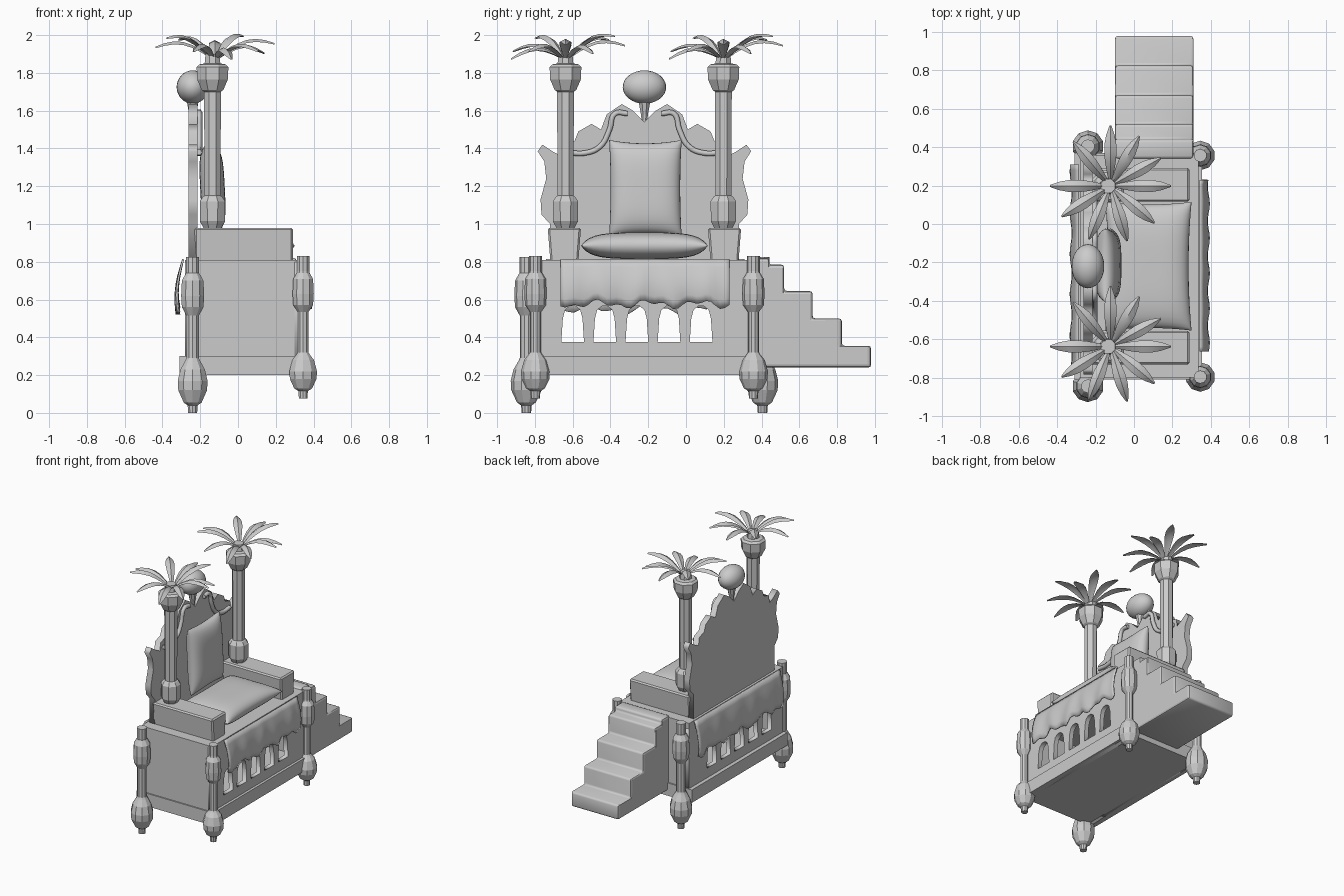
import bpy, bmesh, math
from mathutils import Vector, Matrix

if "Cube" in bpy.data.objects:
    bpy.data.objects.remove(bpy.data.objects["Cube"])

CY = -0.22  # middle of the throne along y


def mesh_obj(name, verts, faces, smooth=None):
    me = bpy.data.meshes.new(name)
    me.from_pydata(verts, [], faces)
    bm = bmesh.new()
    bm.from_mesh(me)
    bmesh.ops.remove_doubles(bm, verts=bm.verts, dist=1e-5)
    bmesh.ops.recalc_face_normals(bm, faces=bm.faces)
    bm.to_mesh(me)
    bm.free()
    ob = bpy.data.objects.new(name, me)
    bpy.context.collection.objects.link(ob)
    if smooth:
        select(ob)
        bpy.ops.object.shade_smooth_by_angle(angle=math.radians(smooth))
    return ob


def select(ob):
    bpy.ops.object.select_all(action='DESELECT')
    ob.select_set(True)
    bpy.context.view_layer.objects.active = ob


def bevel(ob, width, segments=1):
    m = ob.modifiers.new("bevel", 'BEVEL')
    m.width, m.segments = width, segments
    m.limit_method, m.angle_limit = 'ANGLE', math.radians(40)


def box(name, x, y, z, taper=0.0, bev=0.0):
    v = [(x[i], y[j] + (taper if k == 0 else 0) * (1 - 2 * j), z[k])
         for i in (0, 1) for j in (0, 1) for k in (0, 1)]
    f = [(0, 1, 3, 2), (4, 6, 7, 5), (0, 4, 5, 1), (2, 3, 7, 6), (0, 2, 6, 4), (1, 5, 7, 3)]
    ob = mesh_obj(name, v, f)
    if bev:
        bevel(ob, bev)
    return ob


def lathe(name, loc, profile, n=10):
    v, f = [], []
    for r, z in profile:
        v += [(loc[0] + r * math.cos(2 * math.pi * (i + .5) / n),
               loc[1] + r * math.sin(2 * math.pi * (i + .5) / n), loc[2] + z) for i in range(n)]
    for k in range(len(profile) - 1):
        f += [(k * n + i, k * n + (i + 1) % n, k * n + n + (i + 1) % n, k * n + n + i) for i in range(n)]
    f += [tuple(range(n)), tuple(range(len(v) - n, len(v)))]
    return mesh_obj(name, v, f)


def plate(name, loops, x0, x1):
    """Flat outline(s) in the y-z plane, extruded from x0 to x1; extra loops are holes."""
    cu = bpy.data.curves.new(name, 'CURVE')
    cu.dimensions, cu.fill_mode, cu.extrude = '2D', 'BOTH', (x1 - x0) / 2
    for pts in loops:
        s = cu.splines.new('POLY')
        s.points.add(len(pts) - 1)
        for p, q in zip(s.points, pts):
            p.co = (q[0], q[1], 0, 1)
        s.use_cyclic_u = True
    ob = bpy.data.objects.new(name, cu)
    bpy.context.collection.objects.link(ob)
    ob.location.x = (x0 + x1) / 2
    ob.rotation_euler = (math.pi / 2, 0, math.pi / 2)
    select(ob)
    bpy.ops.object.convert(target='MESH')
    ob = bpy.context.object
    bm = bmesh.new()
    bm.from_mesh(ob.data)
    bmesh.ops.remove_doubles(bm, verts=bm.verts, dist=1e-5)
    bm.to_mesh(ob.data)
    bm.free()
    return ob


def cushion(name, matrix, a, b, t, n=20):
    """Pillow: two bulging grids that meet in a seam."""
    v, f = [], []
    for side in (1, -1):
        o = len(v)
        for i in range(n + 1):
            for j in range(n + 1):
                u, w = math.sin((i / n - .5) * math.pi), math.sin((j / n - .5) * math.pi)
                h = t * ((1 - u ** 4) * (1 - w ** 4)) ** .5
                v.append(matrix @ Vector((a * u * (1 - .07 * (1 - w * w)),
                                          b * w * (1 - .04 * (1 - u * u)), side * h)))
        f += [(o + i * (n + 1) + j, o + (i + 1) * (n + 1) + j, o + (i + 1) * (n + 1) + j + 1,
               o + i * (n + 1) + j + 1) for i in range(n) for j in range(n)]
    return mesh_obj(name, v, f, 60)


def drape(name, y0, y1, x_top, out, drop, nu=36, nv=6):
    """Cloth hanging over an edge, with folds and an uneven hem."""
    v = []
    for i in range(nu + 1):
        u = i / nu
        hem = drop + .015 * math.sin(u * 21) + .012 * math.sin(u * 47 + 1)
        for j in range(nv + 1):
            t = j / nv
            x = x_top + out * (.3 + .7 * math.sin(t * 2.2)) + .008 * t * math.sin(u * 31)
            v.append((x, y0 + (y1 - y0) * u, .815 - hem * t))
    f = [(i * (nv + 1) + j, (i + 1) * (nv + 1) + j, (i + 1) * (nv + 1) + j + 1, i * (nv + 1) + j + 1)
         for i in range(nu) for j in range(nv)]
    ob = mesh_obj(name, v, f, 30)
    ob.modifiers.new("thickness", 'SOLIDIFY').thickness = 0.01


# hollow body: arched walls front and back, plain sides, floor and deck
arches = []
for k in range(5):
    c = -0.60 + 0.17 * k
    arches.append([(c - .06, .375), (c + .06, .375), (c + .052, .50), (c + .04, .545), (c + .015, .565),
                   (c - .015, .565), (c - .04, .545), (c - .052, .50)])
wall = [(-.80, .2), (.36, .2), (.36, .8), (-.80, .8)]
plate("front_wall", [wall] + arches, .30, .335)
plate("back_wall", [wall] + arches, -.28, -.245)
box("left_wall", (-.26, .32), (-.80, -.765), (.2, .8))
box("right_wall", (-.26, .32), (.325, .36), (.2, .8))
box("floor", (-.31, .355), (-.81, .37), (.2, .3))
box("seat_deck", (-.28, .335), (-.80, .36), (.765, .81))

# turned corner posts
back_post = [(.025, 0), (.028, .04), (.05, .055), (.08, .12), (.083, .17), (.068, .23), (.042, .275),
             (.035, .29), (.035, .515), (.06, .56), (.064, .62), (.06, .70), (.04, .735), (.036, .74), (.036, .825)]
front_post = [(.024, .075), (.026, .115), (.05, .13), (.074, .18), (.077, .22), (.06, .28), (.036, .31),
              (.03, .32), (.03, .535), (.055, .57), (.059, .63), (.055, .71), (.036, .74), (.034, .75), (.034, .83)]
for s, side in ((-1, "left"), (1, "right")):
    lathe("back_post_" + side, (-.24, CY + s * .625, 0), back_post)
    lathe("front_post_" + side, (.345, CY + s * .577, 0), front_post)

# armrests
for s, side in ((-1, "left"), (1, "right")):
    c = CY + s * .424
    box("armrest_" + side, (-.23, .29), (c - .088, c + .088), (.8, .98), taper=.014, bev=.01)

# side staircase
stairs = plate("stairs", [[(.34, .24), (.98, .24), (.98, .355), (.825, .355), (.825, .50), (.67, .50),
                           (.67, .645), (.52, .645), (.52, .785), (.44, .785), (.44, .82), (.34, .82)]], -.10, .31)
bevel(stairs, .015, 2)

# scalloped backrest with scroll ornaments and finial
half = [(.50, .80), (.50, 1.0), (.545, 1.05), (.55, 1.13), (.52, 1.24), (.53, 1.33), (.565, 1.385), (.54, 1.42),
        (.48, 1.38), (.44, 1.36), (.43, 1.42), (.37, 1.44), (.35, 1.49), (.28, 1.53), (.23, 1.50),
        (.20, 1.58), (.12, 1.635), (.06, 1.60)]
outline = [(CY + u, z) for u, z in half] + [(CY, 1.54)] + [(CY - u, z) for u, z in reversed(half)]
plate("backrest", [outline], -.262, -.215)
for s, side in ((-1, "left"), (1, "right")):
    cu = bpy.data.curves.new("scroll_" + side, 'CURVE')
    cu.dimensions, cu.bevel_depth, cu.bevel_resolution, cu.use_fill_caps = '3D', .016, 1, True
    sp = cu.splines.new('BEZIER')
    path = [(.09, 1.585), (.155, 1.585), (.185, 1.50), (.235, 1.41), (.32, 1.375), (.41, 1.38)]
    sp.bezier_points.add(len(path) - 1)
    for p, (u, z) in zip(sp.bezier_points, path):
        p.co = (-.205, CY + s * u, z)
        p.handle_left_type = p.handle_right_type = 'AUTO'
    sp.resolution_u = 5
    ob = bpy.data.objects.new("scroll_" + side, cu)
    bpy.context.collection.objects.link(ob)
    select(ob)
    bpy.ops.object.convert(target='MESH')
lathe("finial_stem", (-.24, CY, 0), [(.015, 1.53), (.02, 1.58), (.028, 1.62), (.036, 1.66)], 8)
bpy.ops.mesh.primitive_uv_sphere_add(segments=24, ring_count=16, location=(-.24, CY, 1.725))
ball = bpy.context.object
ball.name = "finial_ball"
ball.scale = (.085, .115, .088)
bpy.ops.object.shade_smooth()

# palm columns with leaf crowns
column = [(.05, .975), (.072, 1.015), (.073, 1.12), (.055, 1.145), (.046, 1.15), (.048, 1.70), (.062, 1.71),
          (.088, 1.765), (.091, 1.83), (.075, 1.845), (.045, 1.85), (.04, 1.90)]
leaf_spec = [(0, 1.95), (29, 1.90), (60, 1.99), (90, 1.94), (130, 1.97), (180, 1.93), (212, 1.98),
             (248, 1.91), (287, 1.87), (320, 1.91)]
widths = [.008, .018, .027, .032, .031, .022, .005]
for s, side in ((-1, "left"), (1, "right")):
    base = Vector((-.135, CY + s * .418, 0))
    lathe("palm_column_" + side, base, column, 8)
    v, f = [], []
    for deg, tip in leaf_spec:
        a = math.radians(deg)
        d, p = Vector((math.cos(a), math.sin(a), 0)), Vector((-math.sin(a), math.cos(a), 0))
        length = .315 if deg % 90 == 0 else .30
        for dz in (0, .007):
            o = len(v)
            for k, w in enumerate(widths):
                t = k / (len(widths) - 1)
                c = base + Vector((.012, 0, 0)) + d * (.02 + (length - .02) * t)
                c.z = 1.875 + (tip - 1.875) * t + .045 * math.sin(t * math.pi)
                for q in (-1, 0, 1):
                    v.append(c + p * w * q + Vector((0, 0, (.3 * w if q == 0 else 0) + dz * (q == 0))))
            f += [(o + k * 3 + q, o + k * 3 + q + 3, o + k * 3 + q + 4, o + k * 3 + q + 1)
                  for k in range(len(widths) - 1) for q in (0, 1)]
    mesh_obj("palm_leaves_" + side, v, f, 50)

# cushions
cushion("seat_cushion", Matrix.Translation((.075, CY, .885)), .225, .335, .07)
lean = Matrix.Translation((-.135, CY + .005, 1.19)) @ Matrix.Rotation(math.radians(-93), 4, 'Y')
back = cushion("back_cushion", lean, .255, .192, .065)

# cloth hung over the front and back edges
drape("front_drape", -.665, .23, .335, .055, .24)
drape("back_drape", -.74, .31, -.28, -.05, .27)
